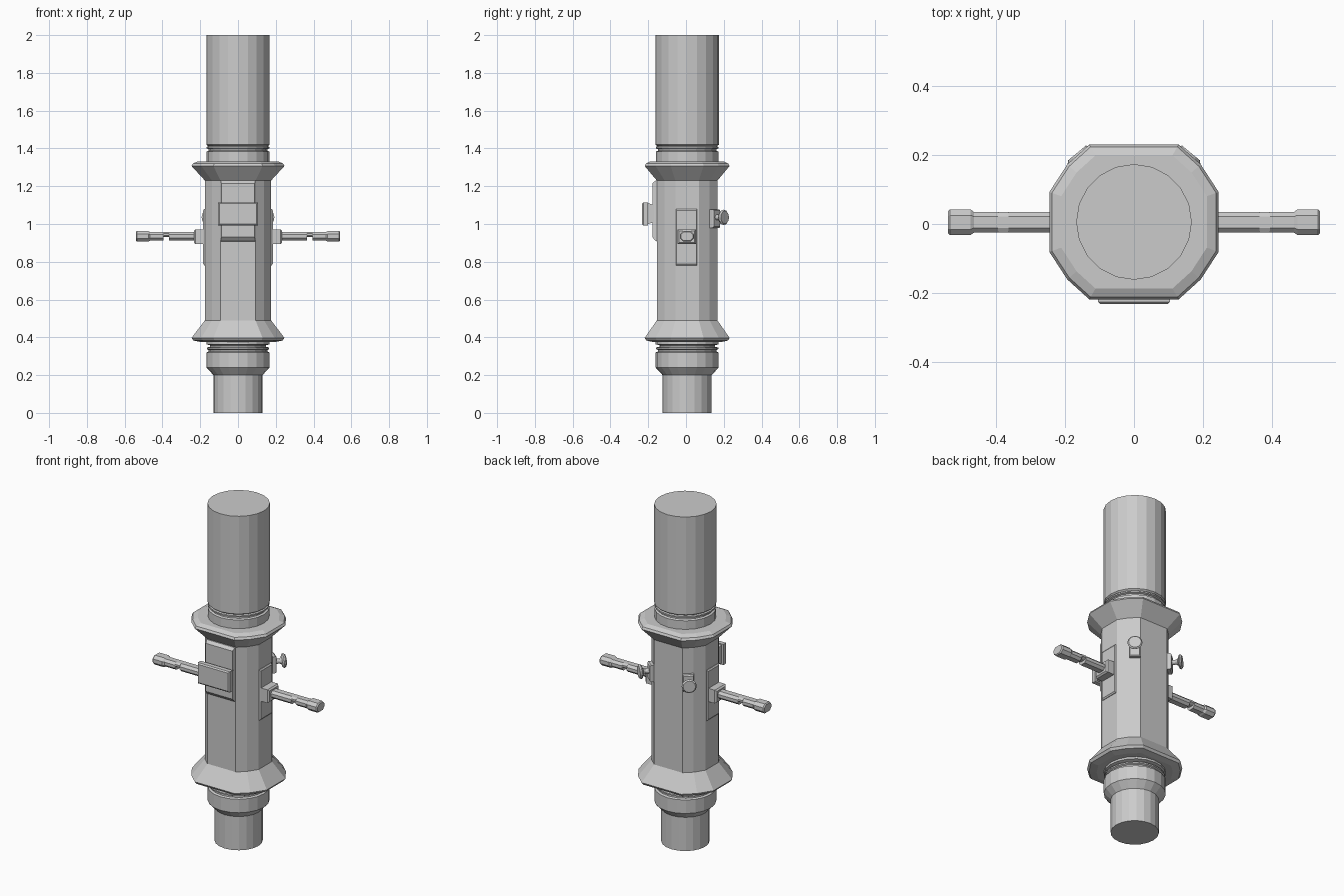
import bpy, bmesh, math
from mathutils import Matrix, Vector

if "Cube" in bpy.data.objects:
    bpy.data.objects.remove(bpy.data.objects["Cube"])

CY = 0.006  # axis of the column in y


def loft(name, rings):
    """Closed solid through rings of equal point count."""
    bm = bmesh.new()
    rows = [[bm.verts.new(p) for p in r] for r in rings]
    n = len(rows[0])
    for a, b in zip(rows, rows[1:]):
        for i in range(n):
            j = (i + 1) % n
            bm.faces.new((a[i], a[j], b[j], b[i]))
    bm.faces.new(rows[0][::-1])
    bm.faces.new(rows[-1])
    bmesh.ops.recalc_face_normals(bm, faces=bm.faces)
    me = bpy.data.meshes.new(name)
    bm.to_mesh(me)
    bm.free()
    ob = bpy.data.objects.new(name, me)
    bpy.context.collection.objects.link(ob)
    return ob


def lathe(name, profile, sides=20):
    """Round solid from (radius, z) pairs."""
    angs = [2 * math.pi * i / sides for i in range(sides)]
    return loft(name, [[(r * math.cos(a), r * math.sin(a) + CY, z) for a in angs]
                       for r, z in profile])


def block(name, layers, origin, direction):
    """Box growing outward along a horizontal direction.
    layers: (distance, half width, z low, z high)."""
    d = Vector(direction).normalized()
    s = Vector((-d.y, d.x, 0))
    o = Vector(origin)
    up = Vector((0, 0, 1))
    return loft(name, [[o + d * t + s * w * sx + up * z
                        for sx, z in ((-1, lo), (1, lo), (1, hi), (-1, hi))]
                       for t, w, lo, hi in layers])


# Main housing with flared collars, twelve-sided section
quarter = [(0.246, 0.087), (0.194, 0.167), (0.13, 0.225)]
section = (quarter + [(-x, y) for x, y in quarter[::-1]]
           + [(-x, -y) for x, y in quarter] + [(x, -y) for x, y in quarter[::-1]])
housing = [(0.80, 0.375), (0.96, 0.383), (1.0, 0.397), (0.712, 0.49),
           (0.712, 1.23), (1.0, 1.307), (0.97, 1.32), (0.86, 1.332)]
loft("housing", [[(x * s, y * s + CY, z) for x, y in section] for s, z in housing])

# Upper tube with grooved neck
lathe("upper_tube", [(0.166, 1.31), (0.166, 1.383), (0.155, 1.388), (0.155, 1.396),
                     (0.166, 1.40), (0.166, 1.408), (0.158, 1.412), (0.168, 1.42), (0.168, 2.0)])

# Lower neck and stepped foot
lathe("lower_tube", [(0.13, 0.0), (0.13, 0.20), (0.167, 0.24), (0.167, 0.32), (0.155, 0.325),
                     (0.155, 0.333), (0.165, 0.338), (0.165, 0.346), (0.147, 0.350),
                     (0.147, 0.358), (0.167, 0.363), (0.167, 0.39)])

# Front plate and its raised box
front = (0, -1, 0)
block("front_plate", [(0.14, 0.092, 0.905, 1.23), (0.161, 0.092, 0.91, 1.23),
                      (0.178, 0.088, 0.93, 1.215)], (0, 0, 0), front)
block("front_box", [(0.17, 0.092, 1.01, 1.10), (0.20, 0.092, 1.0, 1.11),
                    (0.20, 0.105, 0.992, 1.115), (0.226, 0.105, 0.992, 1.115),
                    (0.233, 0.098, 1.0, 1.108)], (0, 0, 0), front)

# Handle sections: (x, half width, z low, z high), with a notch underneath
grip = [(0.20, 0.03, 0.912, 0.957), (0.365, 0.03, 0.912, 0.957), (0.365, 0.03, 0.93, 0.957),
        (0.395, 0.03, 0.93, 0.957), (0.395, 0.03, 0.912, 0.957), (0.465, 0.03, 0.912, 0.957),
        (0.475, 0.037, 0.907, 0.963), (0.535, 0.037, 0.907, 0.963), (0.541, 0.032, 0.912, 0.958)]

for side, label in ((1, "right"), (-1, "left")):
    out = (side, 0, 0)
    # Side plate and handle mount
    block(label + "_side_plate", [(0.15, 0.056, 0.78, 1.08), (0.178, 0.056, 0.78, 1.08),
                                  (0.184, 0.052, 0.788, 1.072)], (0, 0.003, 0), out)
    block(label + "_handle_mount", [(0.17, 0.049, 0.893, 0.972), (0.225, 0.049, 0.893, 0.972),
                                    (0.234, 0.041, 0.901, 0.964)], (0, 0.003, 0), out)
    # Handle bar
    rings = []
    for x, w, lo, hi in grip:
        c = (hi - lo) * 0.3
        half = [(w, lo + c), (w, hi - c), (w * 0.55, hi)]
        pts = [(w * 0.55, lo)] + half
        pts += [(-y, z) for y, z in pts[::-1]]
        rings.append([(side * x, y + 0.005, z) for y, z in pts])
    loft(label + "_handle", rings)

    # Rear diagonal knob: base block, stem and flat disc
    d = Vector((side * 0.64, 0.77, 0)).normalized()
    block(label + "_knob_base", [(0.15, 0.03, 0.98, 1.078), (0.198, 0.03, 0.98, 1.078),
                                 (0.205, 0.026, 0.986, 1.072)], (0, CY, 0), d)
    turn = d.to_track_quat('Z', 'Y').to_matrix().to_4x4()
    place = Matrix.Translation((0, CY, 1.035)) @ turn
    knob = [(0.016, 0.19), (0.013, 0.225), (0.02, 0.238), (0.038, 0.245), (0.041, 0.252), (0.034, 0.26)]
    loft(label + "_knob", [[place @ Vector((r * math.cos(a), r * math.sin(a), t))
                            for a in [math.pi * i / 6 for i in range(12)]] for r, t in knob])
